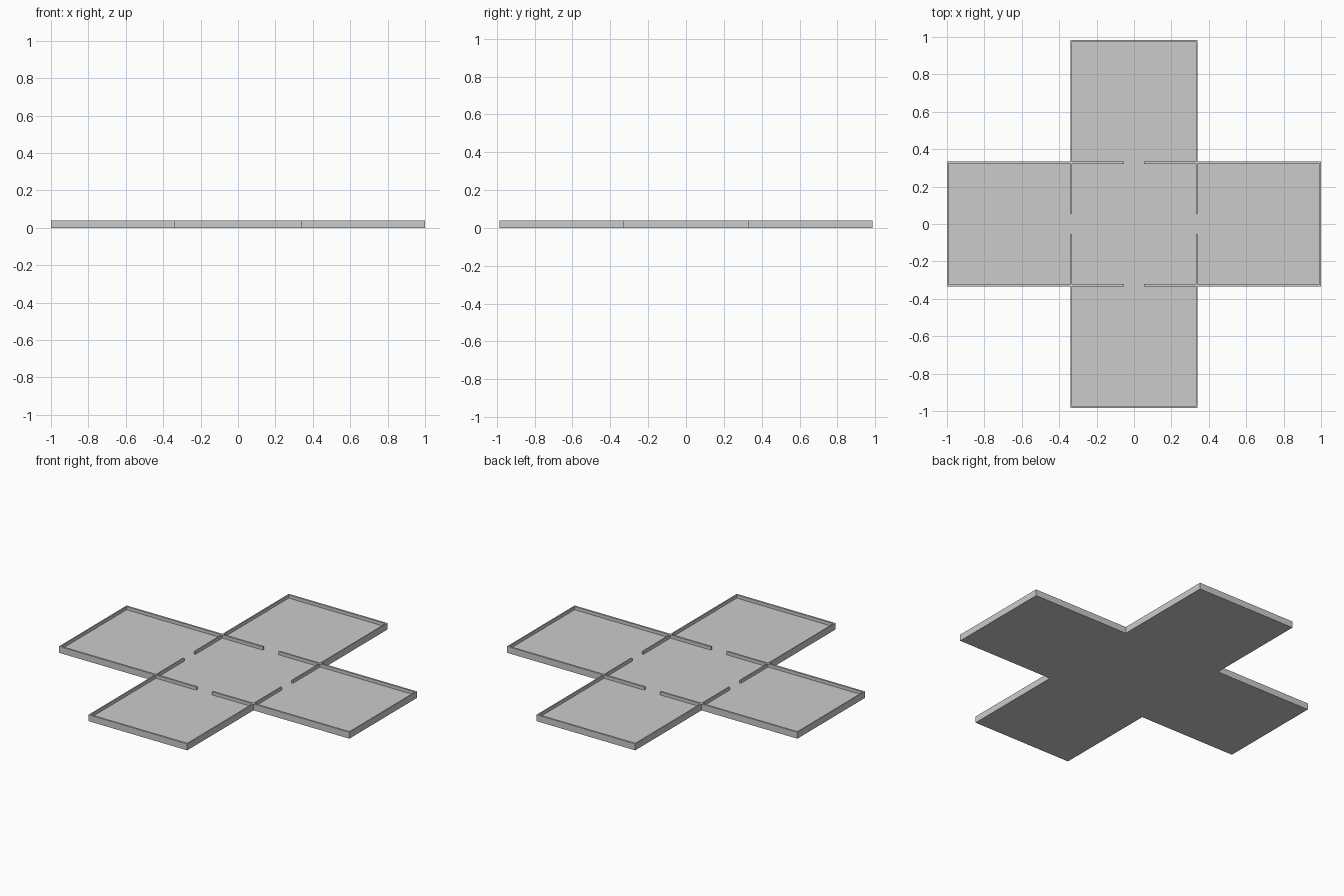
import bpy, bmesh
from math import radians
from itertools import product

if "Cube" in bpy.data.objects:
    bpy.data.objects.remove(bpy.data.objects["Cube"])

X_END, Y_END = 1.0, 0.985        # outer ends of the arms
X_ROOM, Y_ROOM = 0.34, 0.333     # outer faces of the central room
TX, TY = 0.008, 0.012            # wall thickness
DOOR = 0.054                     # half width of each doorway
ZS = [0.0, 0.02, 0.04]           # underside, floor surface, wall top


def mirrored(values):
    return sorted([-v for v in values] + list(values))


# cell boundaries of the plan
XS = mirrored([DOOR, X_ROOM - TX, X_ROOM, X_END - TX, X_END])
YS = mirrored([DOOR, Y_ROOM - TY, Y_ROOM, Y_END - TY, Y_END])


def solid(i, j, k):
    if not (0 <= i < len(XS) - 1 and 0 <= j < len(YS) - 1 and 0 <= k < 2):
        return False
    x = abs(XS[i] + XS[i + 1]) / 2
    y = abs(YS[j] + YS[j + 1]) / 2
    if x > X_ROOM and y > Y_ROOM:
        return False
    if k == 0:
        return True                                        # floor slab
    x_wall = X_ROOM - TX < x < X_ROOM and y > DOOR         # walls along y
    y_wall = Y_ROOM - TY < y < Y_ROOM and x > DOOR         # walls along x
    return x_wall or y_wall or x > X_END - TX or y > Y_END - TY


# cross-shaped floor with walls, skinned as one closed shell
bm = bmesh.new()
grid = (XS, YS, ZS)
for cell in product(range(len(XS) - 1), range(len(YS) - 1), range(2)):
    if not solid(*cell):
        continue
    for axis, side in product(range(3), (0, 1)):
        near = list(cell)
        near[axis] += 1 if side else -1
        if solid(*near):
            continue
        u, v = (axis + 1) % 3, (axis + 2) % 3
        corners = []
        for du, dv in ((0, 0), (1, 0), (1, 1), (0, 1)):
            idx = list(cell)
            idx[axis] += side
            idx[u] += du
            idx[v] += dv
            corners.append(bm.verts.new([grid[a][idx[a]] for a in range(3)]))
        bm.faces.new(corners if side else corners[::-1])

bmesh.ops.remove_doubles(bm, verts=bm.verts[:], dist=0.0005)
bmesh.ops.dissolve_limit(bm, angle_limit=radians(1), verts=bm.verts[:], edges=bm.edges[:])

mesh = bpy.data.meshes.new("floor_and_walls")
bm.to_mesh(mesh)
bm.free()
bpy.context.collection.objects.link(bpy.data.objects.new("floor_and_walls", mesh))
